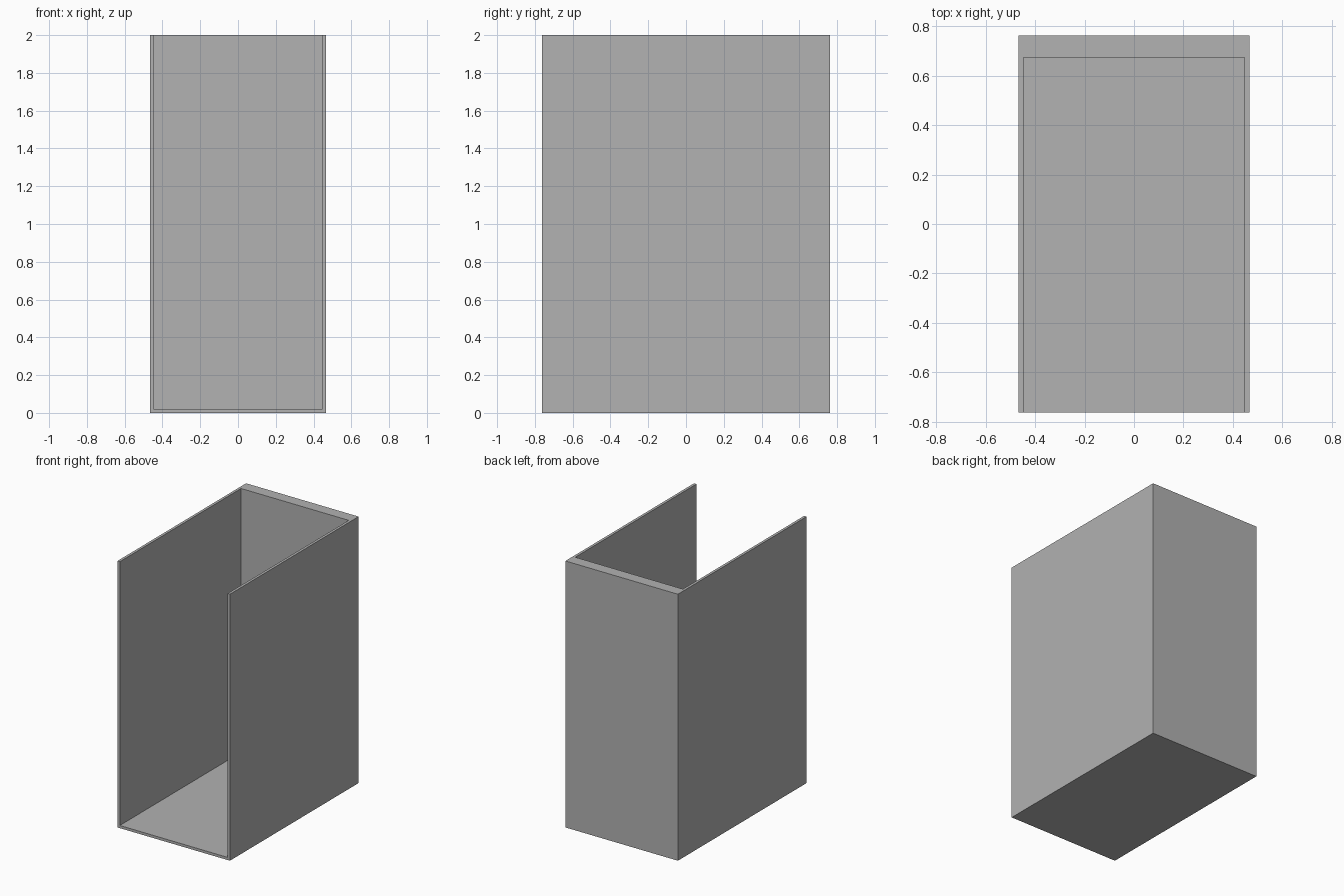
import bpy

cube = bpy.data.objects.get("Cube")
if cube:
    bpy.data.objects.remove(cube, do_unlink=True)

WIDTH, DEPTH, HEIGHT = 0.934, 1.526, 2.0
SIDE, BACK, FLOOR = 0.02, 0.088, 0.02
MARGIN = 0.2  # how far the cutter sticks out of the open front and top


def box(name, lo, hi):
    """Box between two opposite corners."""
    centre = [(a + b) / 2 for a, b in zip(lo, hi)]
    bpy.ops.mesh.primitive_cube_add(size=1, location=centre)
    obj = bpy.context.object
    obj.name = name
    obj.scale = [b - a for a, b in zip(lo, hi)]
    bpy.ops.object.transform_apply(location=True, rotation=False, scale=True)
    return obj


grey = bpy.data.materials.new("light_grey")
grey.use_nodes = True
colour = (0.445, 0.445, 0.445, 1)
grey.diffuse_color = colour
grey.node_tree.nodes["Principled BSDF"].inputs["Base Color"].default_value = colour

# Casing: solid block, hollowed so the front and top stay open
x, y = WIDTH / 2, DEPTH / 2
casing = box("open_casing", (-x, -y, 0), (x, y, HEIGHT))
casing.data.materials.append(grey)
cutter = box("hollow_cutter", (-x + SIDE, -y - MARGIN, FLOOR),
             (x - SIDE, y - BACK, HEIGHT + MARGIN))
cutter.data.materials.append(grey)
cutter.hide_render = True

# Cut out the inside, leaving two thin sides, a thick back and a floor
hollow = casing.modifiers.new("Hollow", 'BOOLEAN')
hollow.operation = 'DIFFERENCE'
hollow.solver = 'EXACT'
hollow.object = cutter
bpy.ops.object.select_all(action='DESELECT')
casing.select_set(True)
bpy.context.view_layer.objects.active = casing
bpy.ops.object.modifier_apply(modifier=hollow.name)
bpy.data.objects.remove(cutter, do_unlink=True)
